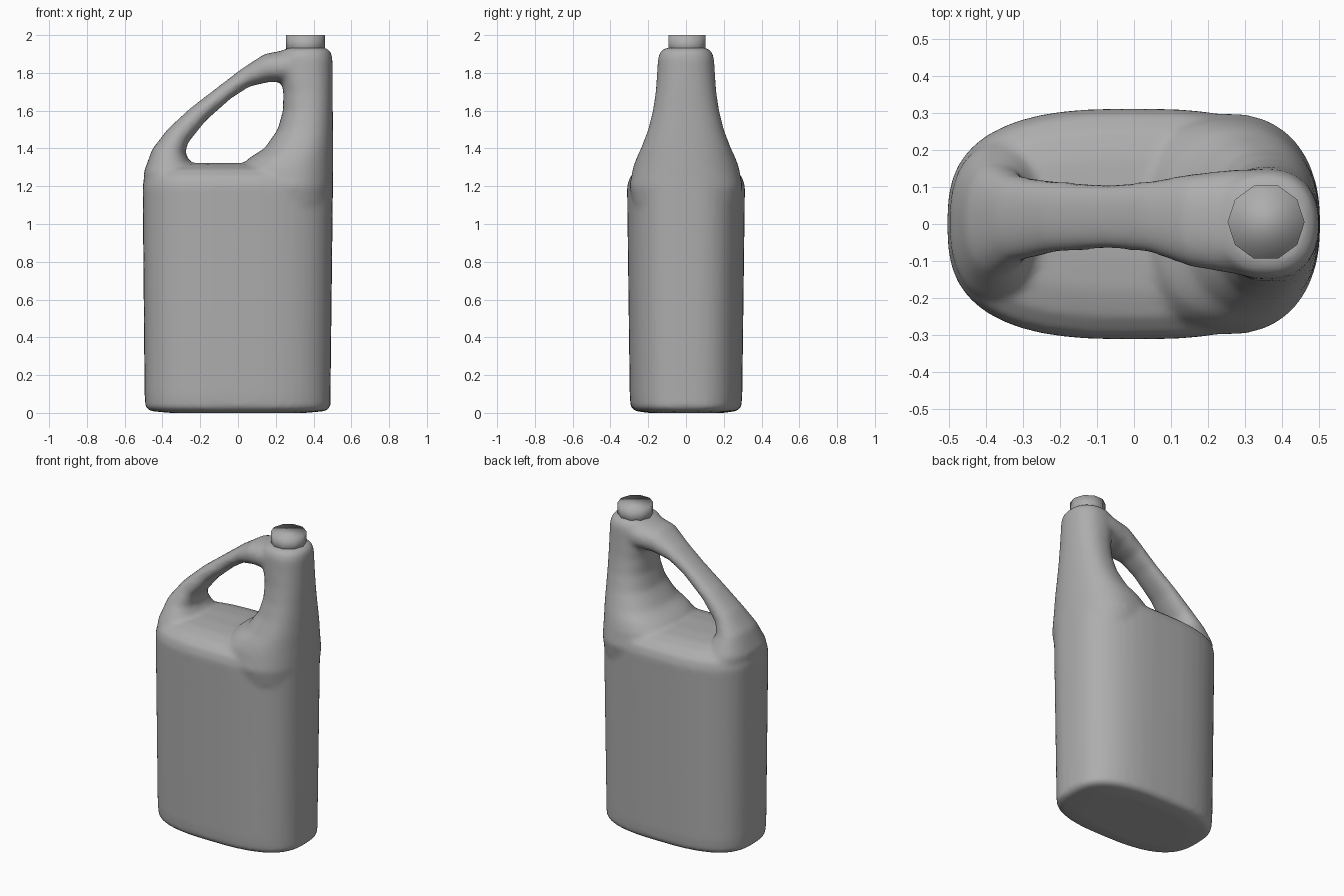
import bpy, bmesh, math
from mathutils import Vector

cube = bpy.data.objects.get("Cube")
if cube:
    bpy.data.objects.remove(cube, do_unlink=True)

grey = bpy.data.materials.new("grey plastic")
grey.use_nodes = True
tone = (0.42, 0.42, 0.42, 1)
grey.diffuse_color = tone
grey.node_tree.nodes["Principled BSDF"].inputs["Base Color"].default_value = tone


def oval(bm, centre, u, v, power, count=48):
    """Ring of vertices on a superellipse spanned by half axes u and v."""
    ring = []
    for i in range(count):
        a = 2 * math.pi * i / count
        c, s = math.cos(a), math.sin(a)
        cu = math.copysign(abs(c) ** (2 / power), c)
        sv = math.copysign(abs(s) ** (2 / power), s)
        ring.append(bm.verts.new(centre + u * cu + v * sv))
    return ring


def skin(bm, rings):
    """Closed shell through a series of rings."""
    n = len(rings[0])
    for a, b in zip(rings, rings[1:]):
        for i in range(n):
            j = (i + 1) % n
            bm.faces.new((a[i], a[j], b[j], b[i]))
    bm.faces.new(rings[0][::-1])
    bm.faces.new(rings[-1])


def finish(bm, name):
    bmesh.ops.recalc_face_normals(bm, faces=bm.faces[:])
    for f in bm.faces:
        f.smooth = True
    mesh = bpy.data.meshes.new(name)
    bm.to_mesh(mesh)
    bm.free()
    mesh.materials.append(grey)
    obj = bpy.data.objects.new(name, mesh)
    bpy.context.collection.objects.link(obj)
    return obj


def upright(bm, rows, power):
    """Shell from rows of (z, left x, right x, half depth)."""
    skin(bm, [oval(bm, Vector(((l + r) / 2, 0, z)), Vector(((r - l) / 2, 0, 0)),
                   Vector((0, d, 0)), power) for z, l, r, d in rows])


jug = bmesh.new()

# Main tank with a softly domed shoulder
upright(jug, [
    (0.0, -.36, .36, .2), (.01, -.465, .465, .27), (.03, -.49, .49, .293),
    (.1, -.495, .49, .298), (1.2, -.505, .503, .312), (1.25, -.495, .5, .297),
    (1.29, -.46, .47, .25), (1.313, -.4, .4, .18), (1.323, -.25, .25, .08),
], 2.75)

# Column that tapers up to the spout
upright(jug, [
    (1.1, .02, .495, .28), (1.2, .0, .503, .3), (1.3, .01, .503, .28),
    (1.35, .06, .503, .262), (1.4, .14, .503, .238), (1.5, .21, .503, .2),
    (1.6, .238, .502, .175), (1.7, .24, .502, .16), (1.8, .22, .501, .153),
    (1.88, .215, .5, .148), (1.915, .23, .49, .135), (1.932, .26, .465, .11),
], 2.3)

# Sloping handle: outer x z, inner x z, half width, sideways shift
handle = [
    (-.49, 1.13, -.2, 1.13, .24, 0), (-.5, 1.27, -.23, 1.29, .21, .005),
    (-.455, 1.395, -.28, 1.375, .15, .01), (-.37, 1.505, -.265, 1.43, .115, .015),
    (-.25, 1.615, -.17, 1.548, .095, .02), (-.1, 1.73, -.035, 1.667, .087, .02),
    (.02, 1.822, .06, 1.728, .095, .02), (.14, 1.9, .165, 1.752, .125, .01),
    (.3, 1.93, .3, 1.75, .145, .005),
]
rings = []
for ox, oz, ix, iz, width, shift in handle:
    outer, inner = Vector((ox, shift, oz)), Vector((ix, shift, iz))
    rings.append(oval(jug, (outer + inner) / 2, (outer - inner) / 2,
                      Vector((0, width, 0)), 2.3))
skin(jug, rings)

# Fuse the shells into one moulded skin
body = finish(jug, "jug_body")
remesh = body.modifiers.new("Fuse", "REMESH")
remesh.mode = "VOXEL"
remesh.voxel_size = 0.014
remesh.use_smooth_shade = True
soften = body.modifiers.new("Soften", "SMOOTH")
soften.factor = 0.5
soften.iterations = 8

# Ten-sided cap
lid = bmesh.new()
skin(lid, [oval(lid, Vector((.357, .005, z)), Vector((.104, 0, 0)),
                Vector((0, .104, 0)), 2, 10) for z in (1.9, 2.0)])
finish(lid, "cap")
